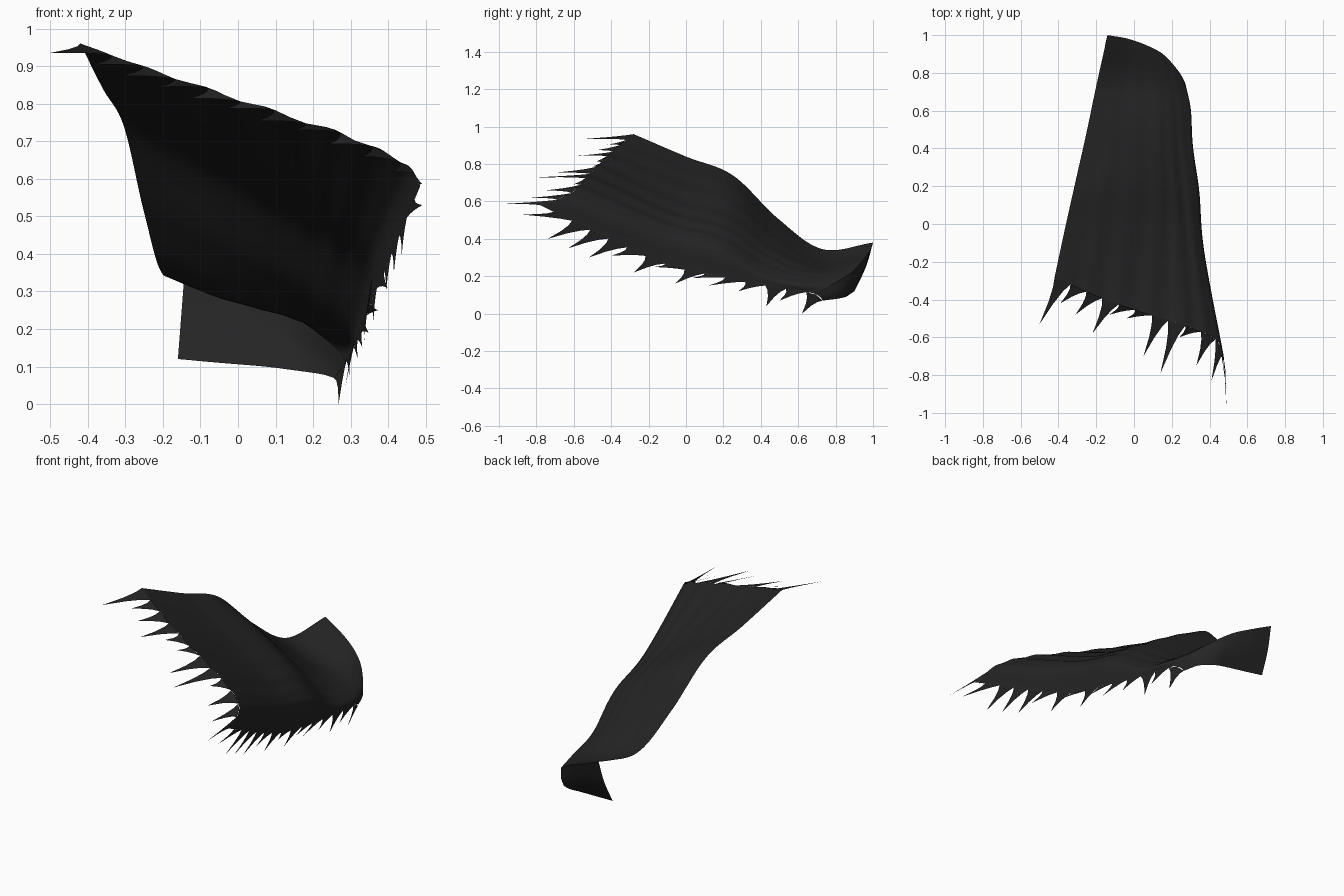
import bpy, math
from mathutils import Vector

if "Cube" in bpy.data.objects:
    bpy.data.objects.remove(bpy.data.objects["Cube"])

# Single charcoal cloth colour
cloth = bpy.data.materials.new("charcoal cloth")
cloth.diffuse_color = (0.018, 0.018, 0.018, 1)
cloth.use_nodes = True
cloth.node_tree.nodes["Principled BSDF"].inputs["Base Color"].default_value = cloth.diffuse_color


def catmull(pts, t):
    """Point on a Catmull-Rom curve, t in 0..1."""
    n = len(pts) - 1
    i = min(int(t * n), n - 1)
    f = t * n - i
    b, c = pts[i], pts[i + 1]
    a = pts[i - 1] if i else b * 2 - c
    d = pts[i + 2] if i + 2 <= n else c * 2 - b
    return 0.5 * (2 * b + (c - a) * f + (2 * a - 5 * b + 4 * c - d) * f * f
                  + (3 * b - a - 3 * c + d) * f ** 3)


def make_object(name, verts, faces):
    mesh = bpy.data.meshes.new(name)
    mesh.from_pydata([tuple(v) for v in verts], [], faces)
    mesh.materials.append(cloth)
    obj = bpy.data.objects.new(name, mesh)
    bpy.context.collection.objects.link(obj)
    bpy.ops.object.select_all(action='DESELECT')
    obj.select_set(True)
    bpy.context.view_layer.objects.active = obj
    bpy.ops.object.shade_smooth_by_angle(angle=math.radians(50))
    return obj


def surface(sections, rows, cols, fold):
    """Loft a sheet through cross-sections, with soft lengthwise folds."""
    grid = []
    for r in range(rows + 1):
        v = r / rows
        line = [catmull([catmull(s, c / cols) for s in sections], v) for c in range(cols + 1)]
        for c, p in enumerate(line):
            u = c / cols
            p.z += fold * (1 - v) * math.sin(u * 48 + 2 * v) * math.sin(math.pi * u)
        grid.append(line)
    return grid


def sheet(name, grid):
    w = len(grid[0])
    faces = [(r * w + c, r * w + c + 1, (r + 1) * w + c + 1, (r + 1) * w + c)
             for r in range(len(grid) - 1) for c in range(w - 1)]
    return make_object(name, [p for line in grid for p in line], faces)


def along(edge, t):
    """Point at a fraction of the length of a polyline."""
    lens = [(b - a).length for a, b in zip(edge, edge[1:])]
    d = t * sum(lens)
    for i, l in enumerate(lens):
        if d <= l:
            return edge[i].lerp(edge[i + 1], d / l)
        d -= l
    return edge[-1].copy()


def tatters(name, edge, tips, start=0.0):
    """Row of concave pointed rags along an edge."""
    verts, faces = [], []
    step = (1 - start) / len(tips)
    for i, tip in enumerate(tips):
        a, m, b = (along(edge, start + step * (i + f)) for f in (0, 0.5, 1))
        tip = Vector((tip[0], tip[1], m.z - 0.01 if tip[2] is None else tip[2]))
        k = len(verts)
        verts += [a, m, b]
        for f, w in ((0.2, 0.62), (0.5, 0.3)):
            centre = m.lerp(tip, f)
            verts += [centre + (a - m) * w, centre + (b - m) * w]
        verts.append(tip)
        faces += [(k, k + 1, k + 3), (k + 1, k + 4, k + 3), (k + 1, k + 2, k + 4),
                  (k + 3, k + 4, k + 6, k + 5), (k + 5, k + 6, k + 7)]
    make_object(name, verts, faces)


def vecs(*pts):
    return [Vector(p) for p in pts]


# Cross-sections from the ragged hem to the neck, each running centre to side
ridge = vecs((-.14, 1, .38), (-.03, .98, .33), (.08, .94, .28), (.17, .885, .22), (.26, .77, .15), (.285, .68, .11))
sections = [
    vecs((-.42, -.28, .96), (-.2, -.38, .88), (.05, -.47, .795), (.3, -.55, .71), (.45, -.63, .635), (.485, -.78, .58)),
    vecs((-.36, 0, .84), (-.15, -.03, .735), (.1, -.07, .60), (.27, -.1, .505), (.365, -.13, .425), (.36, -.16, .285)),
    vecs((-.304, .25, .74), (-.1, .25, .635), (.12, .23, .505), (.25, .2, .42), (.34, .18, .335), (.335, .15, .205)),
    vecs((-.25, .49, .51), (-.08, .48, .43), (.12, .46, .335), (.23, .44, .265), (.305, .42, .205), (.31, .4, .155)),
    vecs((-.2, .73, .345), (-.05, .72, .285), (.13, .7, .235), (.22, .67, .2), (.295, .62, .155), (.295, .58, .125)),
    ridge,
]
cape = surface(sections, 60, 48, 0.005)
sheet("cape", cape)

# Collar flap turned down under the neck edge
low = vecs((-.16, .9, .12), (-.05, .885, .11), (.07, .87, .1), (.15, .855, .09), (.22, .81, .08), (.255, .73, .07))
mid = [(a + b) / 2 + Vector((0, .012, 0)) for a, b in zip(ridge, low)]
sheet("collar_flap", surface([ridge, mid, low], 10, 48, 0))

# Torn rags on the trailing hem
hem_tips = [(-.5, -.53), (-.39, -.42), (-.31, -.48), (-.22, -.58), (-.13, -.48), (-.04, -.5),
            (.05, -.7), (.14, -.79), (.24, -.6), (.33, -.75), (.41, -.83), (.49, -.98)]
tatters("hem_tatters", cape[0], [(x, y, None) for x, y in hem_tips])

# Torn rags on the hanging side edge
side_tips = [(-.88, .53), (-.74, .4), (-.63, .35), (-.52, .3), (-.4, .31), (-.28, .22), (-.17, .25),
             (-.06, .16), (.03, .19), (.12, .15), (.28, .12), (.43, .04), (.5, .07), (.62, 0)]
side_edge = [line[-1] for line in cape] + [mid[-1], low[-1]]
tatters("side_tatters", side_edge, [(.268 + .42 * z, y, z) for y, z in side_tips], 0.05)
